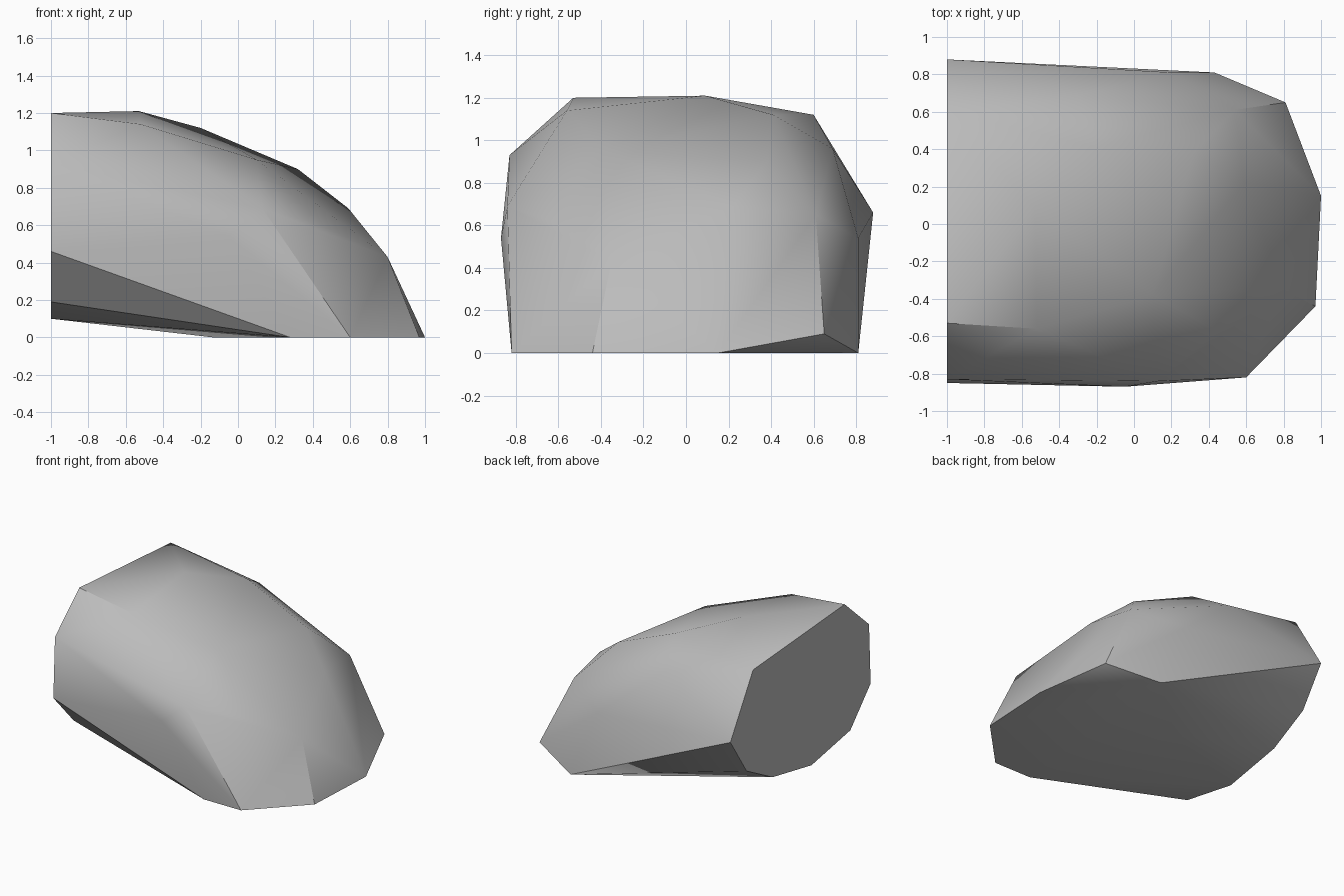
import bpy, bmesh, math

cube = bpy.data.objects.get("Cube")
if cube:
    bpy.data.objects.remove(cube, do_unlink=True)

# Flat cut end of the boulder: (y, z) outline
CUT_X = -1.0
cut_end = [(.6, 1.12), (-.53, 1.2), (-.83, .93), (-.85, .46), (-.6, .19),
           (-.12, .1), (.36, .19), (.68, .36), (.88, .66)]

# Flat underside: (x, y) outline
underside = [(1, .15), (.97, -.44), (.6, -.82), (.28, -.82), (-.13, .3), (.43, .81)]

# Corners of the rounded upper body
body = [(-.53, .09, 1.21), (-.52, -.56, 1.14), (-.2, .41, 1.12),
        (.1, -.38, .95), (.32, .38, .9), (-.3, .69, .96),
        (.54, .61, .65), (.59, .22, .69), (.2, .81, .54),
        (.81, .65, .09), (.8, -.35, .43), (.45, -.57, .6),
        (.13, -.84, .69), (-.05, -.87, .54)]

points = [(CUT_X, y, z) for y, z in cut_end]
points += [(x, y, 0) for x, y in underside] + body

# Wrap the corners in a convex shell
bm = bmesh.new()
for p in points:
    bm.verts.new(p)
hull = bmesh.ops.convex_hull(bm, input=bm.verts[:])
loose = [v for v in bm.verts if not v.link_faces]
bmesh.ops.delete(bm, geom=loose, context='VERTS')

# Merge the triangles of the two flat cuts
bmesh.ops.dissolve_limit(bm, angle_limit=math.radians(0.5),
                         verts=bm.verts[:], edges=bm.edges[:])
bmesh.ops.recalc_face_normals(bm, faces=bm.faces[:])

mesh = bpy.data.meshes.new("boulder")
bm.to_mesh(mesh)
bm.free()
boulder = bpy.data.objects.new("boulder", mesh)
bpy.context.collection.objects.link(boulder)

# Plain stone colour
grey = (.5, .5, .5, 1)
stone = bpy.data.materials.new("stone_grey")
stone.use_nodes = True
stone.diffuse_color = grey
bsdf = next(n for n in stone.node_tree.nodes if n.type == 'BSDF_PRINCIPLED')
bsdf.inputs["Base Color"].default_value = grey
bsdf.inputs["Roughness"].default_value = .9
mesh.materials.append(stone)

# Soft facets with crisp cuts
bpy.ops.object.select_all(action='DESELECT')
boulder.select_set(True)
bpy.context.view_layer.objects.active = boulder
bpy.ops.object.shade_smooth_by_angle(angle=math.radians(35))
